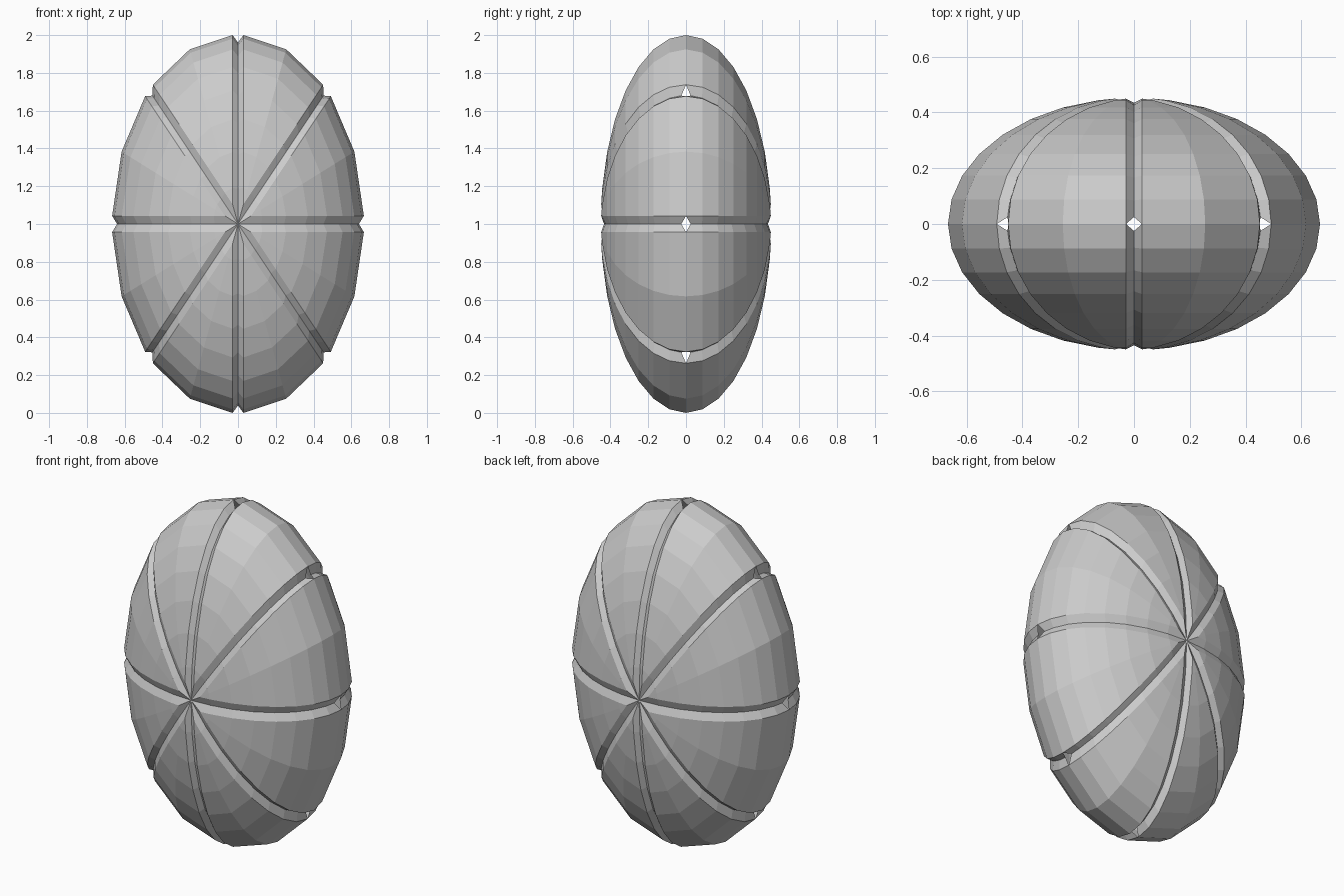
import bpy, bmesh
from math import sin, cos, asin, pi
from mathutils import Vector

if "Cube" in bpy.data.objects:
    bpy.data.objects.remove(bpy.data.objects["Cube"])

SIZE = Vector((0.667, 0.452, 1.001))   # half extents of the ellipsoid
WEDGES, ROWS = 8, 8                    # wedges around y, rows from pole to rim
HALF_W, DEPTH, NOTCH = 0.043, 0.04, 0.055

bm = bmesh.new()


def vert(r, ang, y, side):
    """Vertex given on the unit sphere, poles along y."""
    return bm.verts.new((r * sin(ang) * SIZE.x, side * y * SIZE.y,
                         1 + r * cos(ang) * SIZE.z))


step = 2 * pi / WEDGES
for side in (-1, 1):
    # sunken pole and V groove floors
    pole = vert(0, 0, 1 - DEPTH, side)
    floors = []
    for k in range(WEDGES):
        line = [pole]
        for j in range(1, ROWS + 1):
            t = j * pi / 2 / ROWS
            y = NOTCH if j == ROWS else cos(t) * (1 - DEPTH)
            line.append(vert(sin(t) * (1 - DEPTH), k * step, y, side))
        floors.append(line)

    # wedge panels, each two facets wide, with their groove walls
    for k in range(WEDGES):
        mid = (k + 0.5) * step
        r0 = HALF_W / sin(step / 2)
        tip = vert(r0, mid, cos(asin(r0)), side)
        left, centre, right = [tip], [tip], [tip]
        for j in range(1, ROWS + 1):
            t = j * pi / 2 / ROWS
            r, y = sin(t), cos(t)
            a = asin(HALF_W / r)
            left.append(vert(r, k * step + a, y, side))
            centre.append(vert(r, mid, y, side))
            right.append(vert(r, (k + 1) * step - a, y, side))
        strips = [floors[k], left, centre, right, floors[(k + 1) % WEDGES]]
        for a, b in zip(strips, strips[1:]):
            for j in range(ROWS):
                quad = [a[j], b[j], b[j + 1], a[j + 1]]
                bm.faces.new(list(dict.fromkeys(quad)))

# join both halves along the rim, leaving the small notches open
bmesh.ops.remove_doubles(bm, verts=bm.verts[:], dist=0.0005)
bmesh.ops.recalc_face_normals(bm, faces=bm.faces[:])
mesh = bpy.data.meshes.new("grooved_shell")
bm.to_mesh(mesh)
bm.free()
shell = bpy.data.objects.new("grooved_shell", mesh)
bpy.context.collection.objects.link(shell)
